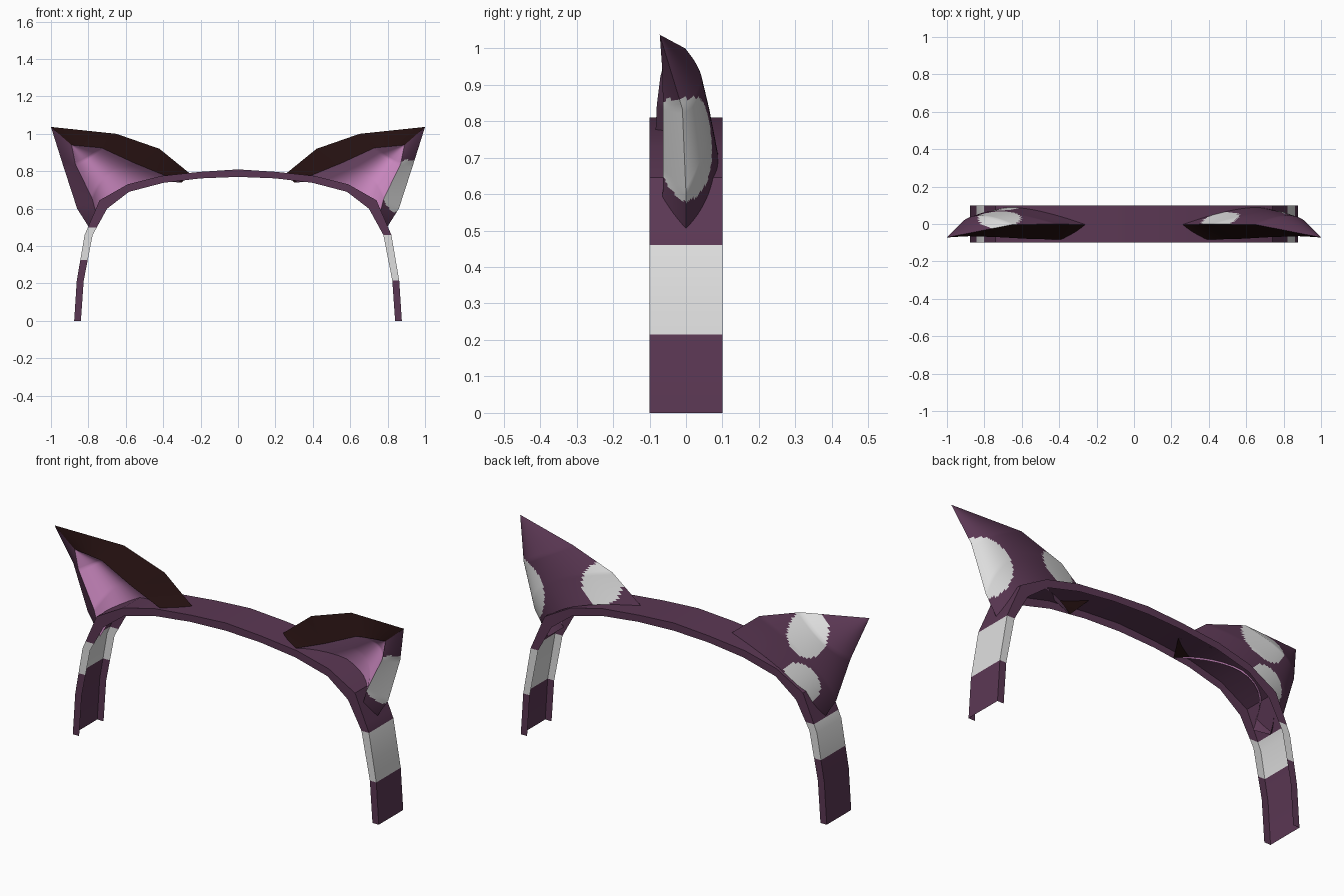
import bpy, bmesh
from mathutils import Vector as V

if "Cube" in bpy.data.objects:
    bpy.data.objects.remove(bpy.data.objects["Cube"])


def material(name, rgb):
    m = bpy.data.materials.new(name)
    m.diffuse_color = (*rgb, 1)
    m.use_nodes = True
    m.node_tree.nodes["Principled BSDF"].inputs["Base Color"].default_value = m.diffuse_color
    return m


PURPLE, GREY, PINK, BROWN = range(4)
MATS = [material("plum purple", (0.105, 0.039, 0.088)),
        material("light grey", (0.74, 0.74, 0.74)),
        material("inner pink", (0.68, 0.28, 0.60)),
        material("dark brown", (0.017, 0.005, 0.005))]


def finish(bm, name, angle):
    me = bpy.data.meshes.new(name)
    bm.to_mesh(me)
    bm.free()
    for m in MATS:
        me.materials.append(m)
    ob = bpy.data.objects.new(name, me)
    bpy.context.collection.objects.link(ob)
    bpy.ops.object.select_all(action='DESELECT')
    ob.select_set(True)
    bpy.context.view_layer.objects.active = ob
    bpy.ops.object.shade_smooth_by_angle(angle=angle)


# Headband: open channel along an arch (outer and inner profile, right half)
OUTER = [(0, .81), (.2, .797), (.41, .775), (.59, .73), (.74, .645), (.82, .46), (.862, .215), (.876, 0)]
INNER = [(0, .77), (.2, .762), (.4, .738), (.583, .69), (.70, .60), (.777, .46), (.825, .215), (.84, 0)]


def arch(half):
    return [(-x, z) for x, z in reversed(half[1:])] + half


def make_band():
    bm = bmesh.new()
    o, n = arch(OUTER), arch(INNER)
    rings = [[bm.verts.new((p[0], y, p[1])) for p, y in
              ((b, -.1), (a, -.1), (a, .1), (b, .1))] for a, b in zip(o, n)]
    for r, s in zip(rings, rings[1:]):
        for k in range(3):
            bm.faces.new((r[k], s[k], s[k + 1], r[k + 1]))
    # cut the leg stripes
    for z in (.215, .325, .46, .5):
        bmesh.ops.bisect_plane(bm, geom=bm.verts[:] + bm.edges[:] + bm.faces[:],
                               plane_co=(0, 0, z), plane_no=(0, 0, 1), dist=1e-4)
    for f in bm.faces:
        c = f.calc_center_median()
        lo, hi = (.215, .46) if c.x > 0 else (.325, .5)
        f.material_index = GREY if lo < c.z < hi else PURPLE
    finish(bm, "headband", 0.6)


# Ear outlines (right ear), each running from the tip to the base
TIP = V((1, -.072, 1.037))
TOP = [TIP, V((.65, -.003, 1.0)), V((.42, 0, .92)), V((.26, -.003, .79))]
SIDE = [TIP, V((.936, -.01, .834)), V((.86, 0, .60)), V((.79, 0, .49))]
BACK = [TIP, V((.83, .045, .90)), V((.75, .067, .80)), V((.65, .088, .70))]
RIM_TIP = V((.89, -.065, .94))
RIM_TOP = [RIM_TIP, V((.73, -.07, .925)), V((.556, -.08, .845)), V((.30, -.085, .74))]
RIM_SIDE = [RIM_TIP, V((.87, -.063, .84)), V((.78, -.063, .655)), V((.745, -.065, .525))]
BOWL = [RIM_TIP, V((.80, 0, .875)), V((.70, .03, .78)), V((.62, .05, .70))]


def middle(a, b):
    return [(p + q) / 2 for p, q in zip(a, b)]


def patch(bm, a, m, b, mat, nu, nv):
    """Surface through three outlines: curved across, straight along."""
    rows = []
    for i in range(3):
        for j in range(nv + (i == 2)):
            A, M, B = (c[i].lerp(c[i + 1], j / nv) for c in (a, m, b))
            row = []
            for k in range(nu + 1):
                t = k / nu
                row.append(bm.verts.new(A * (1 - t) * (1 - 2 * t) + M * 4 * t * (1 - t)
                                        + B * t * (2 * t - 1)))
            rows.append(row)
    for r, s in zip(rows, rows[1:]):
        for k in range(nu):
            bm.faces.new((r[k], r[k + 1], s[k + 1], s[k])).material_index = mat


def make_ear(name, sx, spots):
    bm = bmesh.new()
    patch(bm, TOP, BACK, SIDE, PURPLE, 40, 16)                        # back shell
    patch(bm, SIDE, middle(SIDE, RIM_SIDE), RIM_SIDE, PURPLE, 10, 16)  # outer side
    patch(bm, RIM_SIDE, BOWL, RIM_TOP, PINK, 12, 16)                  # inner bowl
    patch(bm, RIM_TOP, middle(RIM_TOP, TOP), TOP, BROWN, 2, 16)       # top rim
    bmesh.ops.remove_doubles(bm, verts=bm.verts[:], dist=1e-4)
    # round spots on the outer shell
    for f in bm.faces:
        c = f.calc_center_median()
        if f.material_index == PURPLE and any((c - V(p)).length < r for p, r in spots):
            f.material_index = GREY
    for v in bm.verts:
        v.co.x *= sx
    bmesh.ops.recalc_face_normals(bm, faces=bm.faces[:])
    finish(bm, name, 0.7)


make_band()
make_ear("right_ear", 1, [((.89, .0, .72), .148), ((.46, .04, .865), .105)])
make_ear("left_ear", -1, [((.72, .03, .92), .115), ((.71, .07, .68), .10)])
